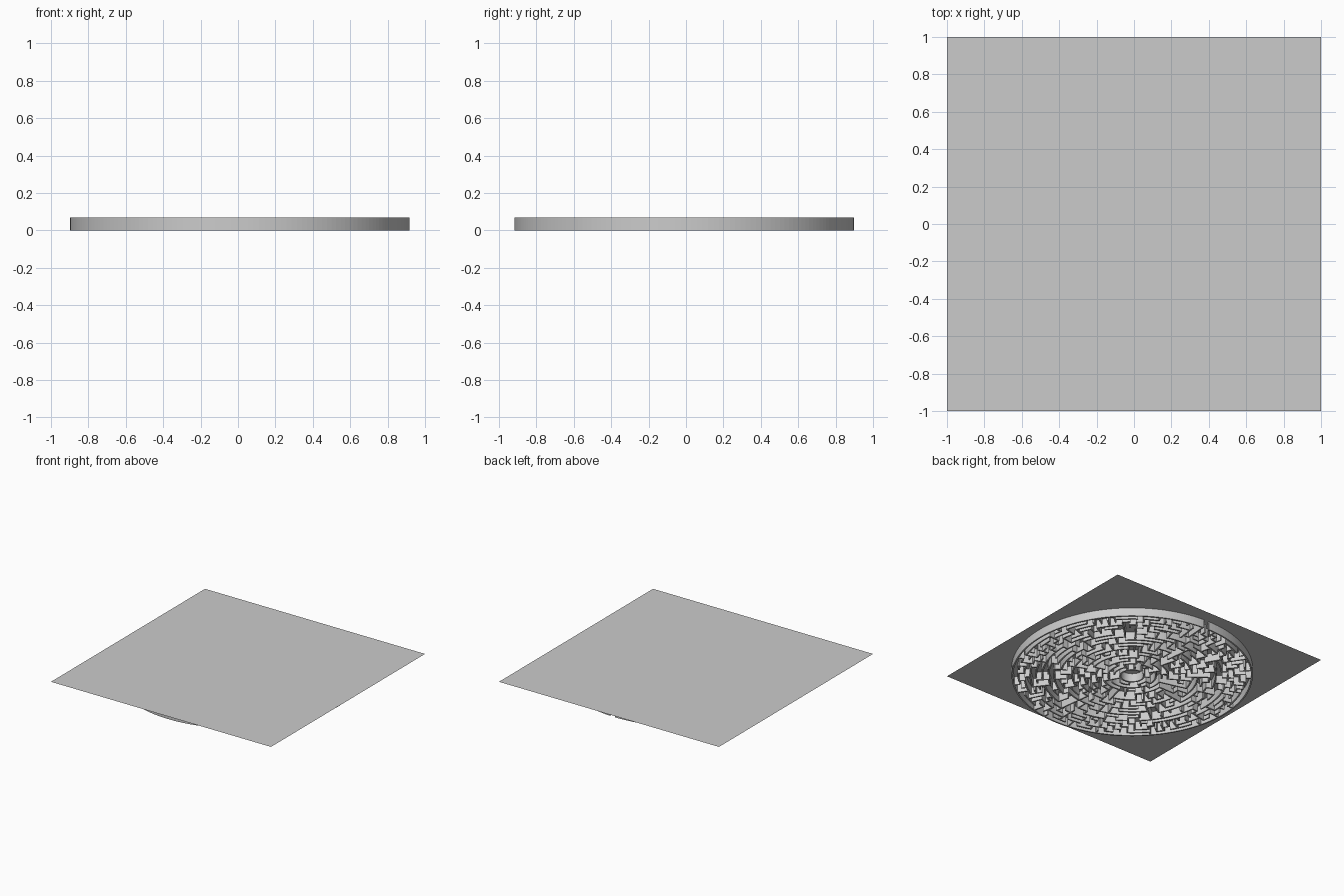
import bpy, bmesh, random
from math import cos, sin, pi, ceil

if "Cube" in bpy.data.objects:
    bpy.data.objects.remove(bpy.data.objects["Cube"])

random.seed(7)
CX, CY = 0.01, -0.01           # maze centre
H, T = 0.068, 0.012            # wall height and thickness
R, INNER, RINGS = 0.902, 2, 18 # outer wall radius, inner radius in cells, cell rings
S = R / (INNER + RINGS)        # ring spacing


def count(i):
    """Number of cells in ring i, doubling as rings widen."""
    r, n = i + INNER, 12
    while 2 * pi * r / n > 2.0:
        n *= 2
    return n


def outer_neighbours(i, k):
    f = count(i + 1) // count(i)
    return [(i + 1, k * f + j) for j in range(f)]


# carve passages with a depth-first walk
links = {}
for i in range(RINGS):
    n = count(i)
    for k in range(n):
        cell = links.setdefault((i, k), [])
        cell += [(i, (k + 1) % n), (i, (k - 1) % n)]
        if i + 1 < RINGS:
            for o in outer_neighbours(i, k):
                cell.append(o)
                links.setdefault(o, []).append((i, k))
opened, seen, stack = set(), {(0, 0)}, [(0, 0)]
while stack:
    a = stack[-1]
    free = [b for b in links[a] if b not in seen]
    if not free:
        stack.pop()
        continue
    b = random.choice(free)
    opened |= {(a, b), (b, a)}
    seen.add(b)
    stack.append(b)


def prism(bm, sections):
    """Closed wall from plan sections (inner point, outer point)."""
    loops = []
    for p, q in sections:
        loops.append([bm.verts.new((x, y, z)) for x, y, z in
                      ((*p, 0), (*q, 0), (*q, H), (*p, H))])
    for a, b in zip(loops, loops[1:]):
        for j in range(4):
            m = (j + 1) % 4
            bm.faces.new((a[j], a[m], b[m], b[j]))
    bm.faces.new(loops[0][::-1])
    bm.faces.new(loops[-1])


def polar(r, a):
    return CX + r * cos(a), CY + r * sin(a)


def arc(bm, r, a0, a1):
    pad = T / 2 / r
    a0, a1 = a0 - pad, a1 + pad
    steps = max(2, ceil((a1 - a0) / (2 * pi) * 192))
    prism(bm, [(polar(r - T / 2, a0 + (a1 - a0) * j / steps),
                polar(r + T / 2, a0 + (a1 - a0) * j / steps))
               for j in range(steps + 1)])


def spoke(bm, r0, r1, a):
    ox, oy = -sin(a) * T / 2, cos(a) * T / 2
    secs = []
    for r in (r0, r1):
        x, y = polar(r, a)
        secs.append(((x + ox, y + oy), (x - ox, y - oy)))
    prism(bm, secs)


def ring_walls(bm, r, solid):
    """Join neighbouring solid cells of a ring into long arcs."""
    n, k = len(solid), 0
    while k < n:
        if solid[k]:
            e = k
            while e < n and solid[e]:
                e += 1
            arc(bm, r, 2 * pi * k / n, 2 * pi * e / n)
            k = e
        k += 1


def finish(bm, name):
    bmesh.ops.recalc_face_normals(bm, faces=bm.faces)
    me = bpy.data.meshes.new(name)
    bm.to_mesh(me)
    bm.free()
    ob = bpy.data.objects.new(name, me)
    bpy.context.collection.objects.link(ob)
    return ob


# maze passages: concentric arcs and radial walls
bm = bmesh.new()
for i in range(RINGS):
    n, r = count(i), (i + INNER) * S
    if i == 0:
        ring_walls(bm, r, [k != n // 4 for k in range(n)])
    else:
        f = n // count(i - 1)
        ring_walls(bm, r, [((i - 1, k // f), (i, k)) not in opened for k in range(n)])
    for k in range(n):
        if ((i, k), (i, (k + 1) % n)) not in opened:
            spoke(bm, r, r + S, 2 * pi * (k + 1) / n)
finish(bm, "maze_walls")

# outer wall with its entrance at the back
bm = bmesh.new()
n = count(RINGS - 1)
gap = n // 4
arc(bm, R, 2 * pi * (gap + 0) / n, 2 * pi * (gap + n - 1) / n)
finish(bm, "outer_wall")

# flat square sheet covering the walls
bpy.ops.mesh.primitive_plane_add(size=2, location=(0, 0, H))
bpy.context.object.name = "cover_sheet"
